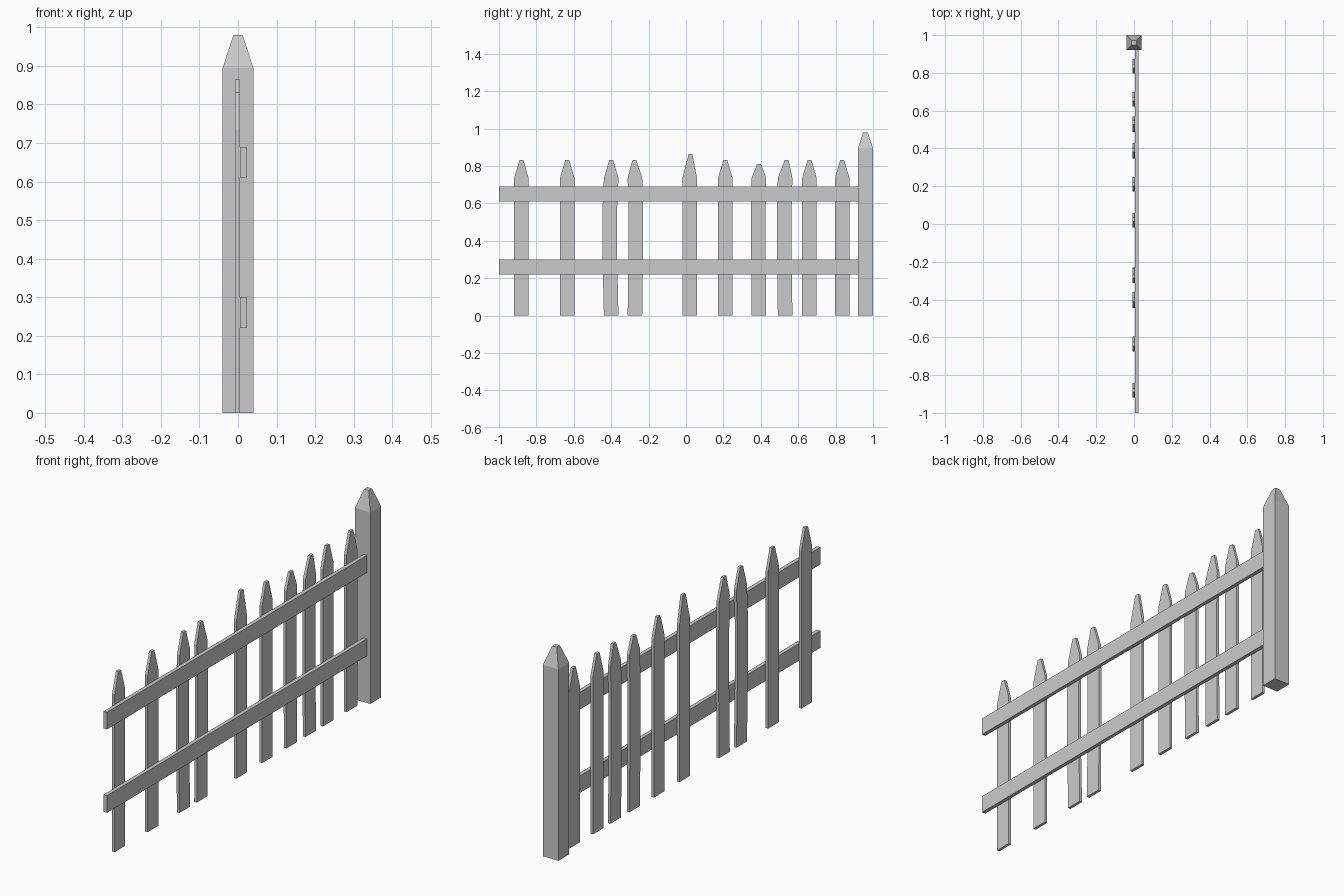
import bpy, bmesh

cube = bpy.data.objects.get("Cube")
if cube:
    bpy.data.objects.remove(cube, do_unlink=True)

grey = bpy.data.materials.new("pale_grey")
grey.use_nodes = True
grey.diffuse_color = (0.6, 0.6, 0.6, 1)
grey.node_tree.nodes["Principled BSDF"].inputs["Base Color"].default_value = (0.6, 0.6, 0.6, 1)


def finish(name, bm):
    bmesh.ops.recalc_face_normals(bm, faces=bm.faces)
    mesh = bpy.data.meshes.new(name)
    bm.to_mesh(mesh)
    bm.free()
    mesh.materials.append(grey)
    obj = bpy.data.objects.new(name, mesh)
    bpy.context.collection.objects.link(obj)


def stacked(name, rings):
    """Bridge rectangular rings (x0, x1, y0, y1, z) into a closed board."""
    bm = bmesh.new()
    loops = [[bm.verts.new((x, y, z)) for x, y in ((a, c), (b, c), (b, d), (a, d))]
             for a, b, c, d, z in rings]
    for low, high in zip(loops, loops[1:]):
        for i in range(4):
            j = (i + 1) % 4
            bm.faces.new((low[i], low[j], high[j], high[i]))
    bm.faces.new(loops[0])
    bm.faces.new(loops[-1])
    finish(name, bm)


# Square post with a blunt pyramid top
stacked("end_post", [(-h, h, 0.96 - h, 0.96 + h, z)
                     for h, z in ((0.04, 0), (0.04, 0.895), (0.012, 0.98))])

# Horizontal rails
for name, z in (("lower_rail", 0.22), ("upper_rail", 0.61)):
    stacked(name, [(0.005, 0.023, -1, 0.92, z), (0.005, 0.023, -1, 0.92, z + 0.08)])

# Pickets: centre, tip height, sideways bow at mid height, tip lean
pickets = [(-0.88, 0.833, 0, 0), (-0.635, 0.833, 0, 0), (-0.4, 0.833, -0.007, 0),
           (-0.273, 0.833, 0.004, -0.003), (0.02, 0.865, 0, 0.004),
           (0.21, 0.833, 0, 0), (0.39, 0.812, -0.003, 0),
           (0.53, 0.833, -0.004, 0.008), (0.66, 0.833, 0, 0), (0.835, 0.833, 0, 0)]
for n, (y, tip, bow, lean) in enumerate(pickets, 1):
    rows = ((0, 0.039, 0), (0.3, 0.039, bow), (0.58, 0.039, bow),
            (0.735, 0.039, 0), (tip, 0.01, lean))
    stacked(f"picket_{n}", [(-0.008, 0.005, y + s - w, y + s + w, z) for z, w, s in rows])
